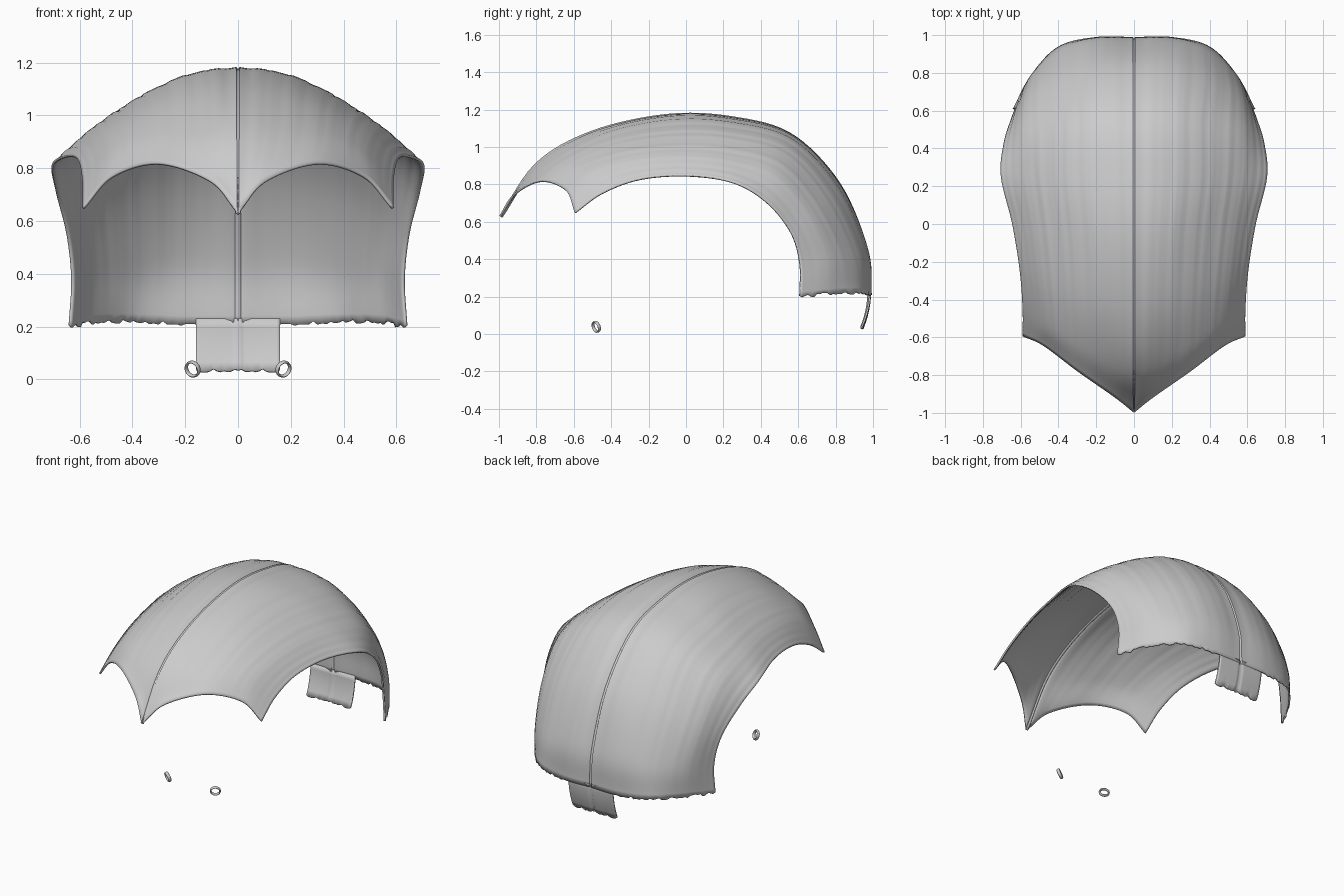
import bpy, bmesh, math, random
from mathutils import Vector

if "Cube" in bpy.data.objects:
    bpy.data.objects.remove(bpy.data.objects["Cube"])

random.seed(4)

# Cross-sections of the right half, front to back; each runs crown -> side edge
SECTIONS = [
    [(0, -1, .63), (.1, -.92, .75), (.3, -.78, .82), (.48, -.645, .77), (.59, -.595, .65)],
    [(0, -.8, .92), (.15, -.73, .93), (.32, -.62, .93), (.47, -.53, .87), (.59, -.45, .755)],
    [(0, -.5, 1.09), (.16, -.44, 1.08), (.33, -.37, 1.03), (.49, -.3, .94), (.605, -.25, .83)],
    [(0, -.1, 1.178), (.17, -.08, 1.155), (.35, -.05, 1.075), (.52, -.02, .965), (.645, 0, .85)],
    [(0, .25, 1.165), (.19, .25, 1.14), (.38, .25, 1.06), (.56, .25, .94), (.705, .25, .815)],
    [(0, .57, 1.07), (.19, .57, 1.05), (.38, .54, .98), (.57, .49, .86), (.69, .43, .71)],
    [(0, .83, .80), (.2, .82, .79), (.4, .76, .74), (.565, .67, .65), (.65, .56, .55)],
    [(0, .97, .45), (.2, .97, .45), (.39, .91, .43), (.545, .78, .41), (.632, .61, .38)],
    [(0, .99, .21), (.2, .99, .21), (.4, .94, .222), (.545, .79, .22), (.642, .61, .2)],
]


def spline(points, t):
    """Smooth curve through the points, t in 0..1."""
    p = [Vector(q) for q in points]
    p = [2 * p[0] - p[1]] + p + [2 * p[-1] - p[-2]]
    f = t * (len(p) - 3)
    i = min(int(f), len(p) - 4)
    f -= i
    a, b, c, d = p[i:i + 4]
    return .5 * (2 * b + (c - a) * f + (2 * a - 5 * b + 4 * c - d) * f * f
                 + (3 * b - a - 3 * c + d) * f ** 3)


def shell(name, rows, thickness):
    """Mirrored thin shell from rows of points."""
    bm = bmesh.new()
    grid = [[bm.verts.new(p) for p in row] for row in rows]
    for r0, r1 in zip(grid, grid[1:]):
        for j in range(len(r0) - 1):
            bm.faces.new((r0[j], r0[j + 1], r1[j + 1], r1[j]))
    mesh = bpy.data.meshes.new(name)
    bm.to_mesh(mesh)
    bm.free()
    ob = bpy.data.objects.new(name, mesh)
    bpy.context.collection.objects.link(ob)
    ob.modifiers.new("mirror", 'MIRROR')
    solid = ob.modifiers.new("solidify", 'SOLIDIFY')
    solid.thickness = thickness
    solid.offset = -1
    smooth(ob)
    return ob


def smooth(ob):
    bpy.ops.object.select_all(action='DESELECT')
    bpy.context.view_layer.objects.active = ob
    ob.select_set(True)
    bpy.ops.object.shade_smooth_by_angle(angle=math.radians(50))


# Hair cap: combed ripples, parting groove and ragged back hem
ROWS = 60
COLS = [0, .008] + [k / 48 for k in range(1, 49)]
ripple = [random.uniform(-.0025, .0025) for _ in COLS]
centre = Vector((0, 0, .35))
rows = []
for i in range(ROWS + 1):
    v = i / ROWS
    row = []
    for j, u in enumerate(COLS):
        p = spline([spline([s[k] for s in SECTIONS], v) for k in range(5)], u)
        out = (p - centre).normalized()
        if j == 0:
            p -= out * .01
            p.x = 0
        elif 1 < j < len(COLS) - 1:
            p += out * ripple[j] * math.sin(math.pi * v)
        if i == ROWS and u > .27:
            p.z += random.uniform(-.012, .006)
        row.append(p)
    rows.append(row)
shell("hair_cap", rows, .01)

# Nape flap hanging below the back hem
flap = []
for i in range(7):
    t = i / 6
    row = []
    for j in range(13):
        x = .16 * j / 12
        z = .23 - .2 * t + (random.uniform(-.005, .008) if i == 6 else 0)
        y = .99 - .04 * t * t - (.01 if j == 0 else 0) - .3 * x * x * t
        row.append((x, y, z))
    flap.append(row)
shell("nape_flap", flap, .01)

# Pair of small tilted ring earrings
for side, label in ((1, "right"), (-1, "left")):
    bpy.ops.mesh.primitive_torus_add(major_radius=.028, minor_radius=.005,
                                     major_segments=32, minor_segments=8,
                                     location=(side * .172, -.48, .039))
    ring = bpy.context.object
    ring.name = "earring_" + label
    ring.scale.z = 2
    axis = Vector((side * .5, -.75, -.3))
    ring.rotation_euler = axis.to_track_quat('Z', 'Y').to_euler()
    smooth(ring)
